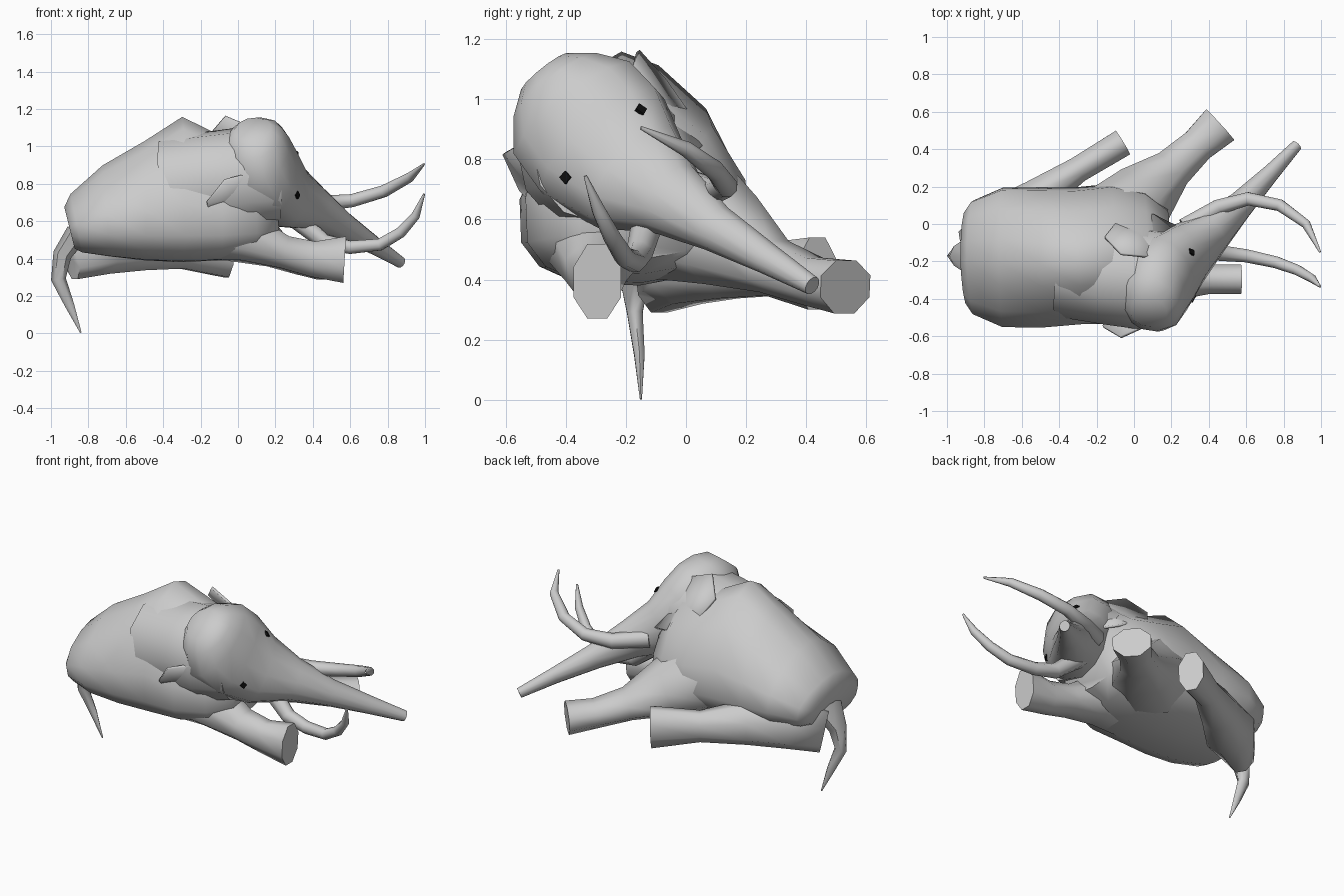
import bpy, bmesh, math
from mathutils import Vector

Z = Vector((0, 0, 1))


def finish(obj, angle=40):
    bpy.ops.object.select_all(action='DESELECT')
    obj.select_set(True)
    bpy.context.view_layer.objects.active = obj
    bpy.ops.object.shade_smooth_by_angle(angle=math.radians(angle))
    return obj


def new_object(name, bm):
    bmesh.ops.recalc_face_normals(bm, faces=bm.faces[:])
    mesh = bpy.data.meshes.new(name)
    bm.to_mesh(mesh)
    bm.free()
    obj = bpy.data.objects.new(name, mesh)
    bpy.context.collection.objects.link(obj)
    return obj


def loft(name, sections, sides=8, side_axis=None, pinch=(1.0, 1.0), angle=60):
    """Skin along sections (x, y, z, half width, radius up, radius down)."""
    bm = bmesh.new()
    pts = [Vector(s[:3]) for s in sections]
    rings = []
    for i, s in enumerate(sections):
        t = (pts[min(i + 1, len(pts) - 1)] - pts[max(i - 1, 0)]).normalized()
        a = Vector(side_axis) if side_axis else Z.cross(t)
        a = (a - t * a.dot(t)).normalized()
        n = t.cross(a)
        ring = []
        for k in range(sides):
            th = 2 * math.pi * (k + 0.5) / sides
            c, d = math.cos(th), math.sin(th)
            c = math.copysign(abs(c) ** pinch[0 if d > 0 else 1], c)
            r = s[4] if d > 0 else s[5]
            ring.append(bm.verts.new(pts[i] + a * c * s[3] + n * d * r))
        rings.append(ring)
    for p, q in zip(rings, rings[1:]):
        for k in range(sides):
            j = (k + 1) % sides
            bm.faces.new((p[k], p[j], q[j], q[k]))
    bm.faces.new(rings[0][::-1])
    bm.faces.new(rings[-1])
    return finish(new_object(name, bm), angle)


# Humped body, widest low down, flatter belly
loft("body", [
    (-0.90, -0.18, 0.56, 0.25, 0.12, 0.11),
    (-0.86, -0.18, 0.57, 0.31, 0.18, 0.14),
    (-0.70, -0.18, 0.60, 0.38, 0.30, 0.19),
    (-0.50, -0.18, 0.60, 0.38, 0.43, 0.21),
    (-0.30, -0.17, 0.60, 0.37, 0.56, 0.22),
    (-0.10, -0.16, 0.60, 0.38, 0.46, 0.21),
    (0.08, -0.15, 0.60, 0.33, 0.42, 0.18),
    (0.20, -0.14, 0.60, 0.22, 0.25, 0.13)],
    sides=14, side_axis=(0, 1, 0.08), pinch=(1.35, 0.7))

# Thick neck joining the hump to the tilted head
tilt = (0, 0.75, 0.66)
loft("neck", [
    (-0.32, -0.19, 0.74, 0.30, 0.34, 0.25),
    (-0.10, -0.25, 0.79, 0.28, 0.31, 0.25),
    (0.05, -0.28, 0.82, 0.28, 0.29, 0.25),
    (0.22, -0.27, 0.82, 0.24, 0.24, 0.22)],
    sides=12, side_axis=tilt)

# Tilted head running out into the trunk
head = loft("head_and_trunk", [
    (0.07, -0.47, 1.09, 0.10, 0.11, 0.09),
    (0.08, -0.43, 1.04, 0.18, 0.165, 0.16),
    (0.11, -0.37, 0.96, 0.255, 0.18, 0.22),
    (0.17, -0.28, 0.85, 0.265, 0.18, 0.22),
    (0.28, -0.17, 0.74, 0.21, 0.14, 0.17),
    (0.42, -0.05, 0.67, 0.13, 0.10, 0.12),
    (0.57, 0.10, 0.57, 0.08, 0.07, 0.075),
    (0.73, 0.27, 0.47, 0.053, 0.045, 0.045),
    (0.87, 0.42, 0.38, 0.032, 0.03, 0.03)],
    sides=12, side_axis=tilt)

# Legs stretched forward, with broad shoulders and hip
loft("front_leg_near", [
    (-0.22, -0.30, 0.56, 0.20, 0.20, 0.18),
    (0.04, -0.30, 0.49, 0.16, 0.17, 0.11),
    (0.25, -0.30, 0.43, 0.11, 0.10, 0.09),
    (0.40, -0.295, 0.40, 0.085, 0.10, 0.105),
    (0.57, -0.295, 0.39, 0.085, 0.14, 0.13)], angle=75)
loft("front_leg_far", [
    (-0.14, -0.02, 0.58, 0.24, 0.28, 0.20),
    (0.04, 0.14, 0.50, 0.20, 0.20, 0.13),
    (0.20, 0.29, 0.43, 0.12, 0.11, 0.08),
    (0.34, 0.42, 0.39, 0.10, 0.09, 0.08),
    (0.46, 0.53, 0.38, 0.12, 0.09, 0.10)], angle=75)
loft("hind_leg_far", [
    (-0.89, -0.10, 0.39, 0.08, 0.16, 0.11),
    (-0.72, 0.00, 0.43, 0.15, 0.24, 0.12),
    (-0.52, 0.14, 0.43, 0.11, 0.17, 0.10),
    (-0.30, 0.29, 0.43, 0.075, 0.10, 0.09),
    (-0.06, 0.435, 0.42, 0.08, 0.13, 0.13)], angle=75)

# Curved tusks
loft("tusk_far", [(*p, r, r, r) for p, r in [
    ((0.27, -0.02, 0.72), 0.055), ((0.45, 0.09, 0.695), 0.045),
    ((0.61, 0.135, 0.71), 0.038), ((0.78, 0.10, 0.76), 0.034),
    ((0.92, 0.0, 0.835), 0.026), ((0.995, -0.15, 0.905), 0.006)]])
loft("tusk_near", [(*p, r, r, r) for p, r in [
    ((0.30, -0.12, 0.62), 0.055), ((0.46, -0.155, 0.49), 0.045),
    ((0.60, -0.17, 0.46), 0.038), ((0.76, -0.205, 0.475), 0.034),
    ((0.87, -0.245, 0.54), 0.030), ((0.95, -0.29, 0.63), 0.024),
    ((0.995, -0.335, 0.745), 0.006)]])

# Hanging tail
loft("tail", [
    (-0.86, -0.17, 0.54, 0.12, 0.06, 0.06),
    (-0.94, -0.17, 0.42, 0.06, 0.05, 0.05),
    (-0.96, -0.17, 0.29, 0.03, 0.04, 0.04),
    (-0.90, -0.155, 0.15, 0.02, 0.025, 0.025),
    (-0.84, -0.15, 0.003, 0.004, 0.004, 0.004)],
    sides=6, side_axis=(0, 1, 0))

# Thin ears laid back against the neck
ears = {
    "ear_near": [(0.16, -0.50, 0.88), (-0.07, -0.605, 0.82), (-0.165, -0.55, 0.70),
                 (-0.16, -0.50, 0.65), (0.02, -0.43, 0.65), (0.20, -0.40, 0.68)],
    "ear_far": [(0.12, -0.18, 1.08), (-0.07, -0.16, 1.16), (-0.155, -0.07, 1.06),
                (-0.10, 0.00, 0.96), (0.10, 0.05, 0.84), (0.22, -0.01, 0.80)],
}
for name, outline in ears.items():
    bm = bmesh.new()
    rim = [bm.verts.new(p) for p in outline]
    hub = bm.verts.new(sum((Vector(p) for p in outline), Vector()) / len(outline))
    for k in range(len(rim)):
        bm.faces.new((hub, rim[k], rim[(k + 1) % len(rim)]))
    ear = new_object(name, bm)
    solid = ear.modifiers.new("thickness", 'SOLIDIFY')
    solid.thickness = 0.015
    solid.offset = 0
    finish(ear, 50)

# Small dark eyes set on the head surface
black = bpy.data.materials.new("eye_black")
black.diffuse_color = (0.005, 0.005, 0.005, 1)
bpy.context.view_layer.update()
for name, y, z in (("eye_near", -0.40, 0.74), ("eye_far", -0.15, 0.965)):
    hit, loc, normal, _ = head.ray_cast(Vector((2, y, z)), Vector((-1, 0, 0)))
    if not hit:
        loc, normal = Vector((0.31, y, z)), Vector((1, 0, 0))
    bpy.ops.mesh.primitive_cylinder_add(
        vertices=4, radius=0.022, depth=0.012, location=loc,
        rotation=normal.to_track_quat('Z', 'Y').to_euler())
    eye = bpy.context.object
    eye.name = name
    eye.data.materials.append(black)
